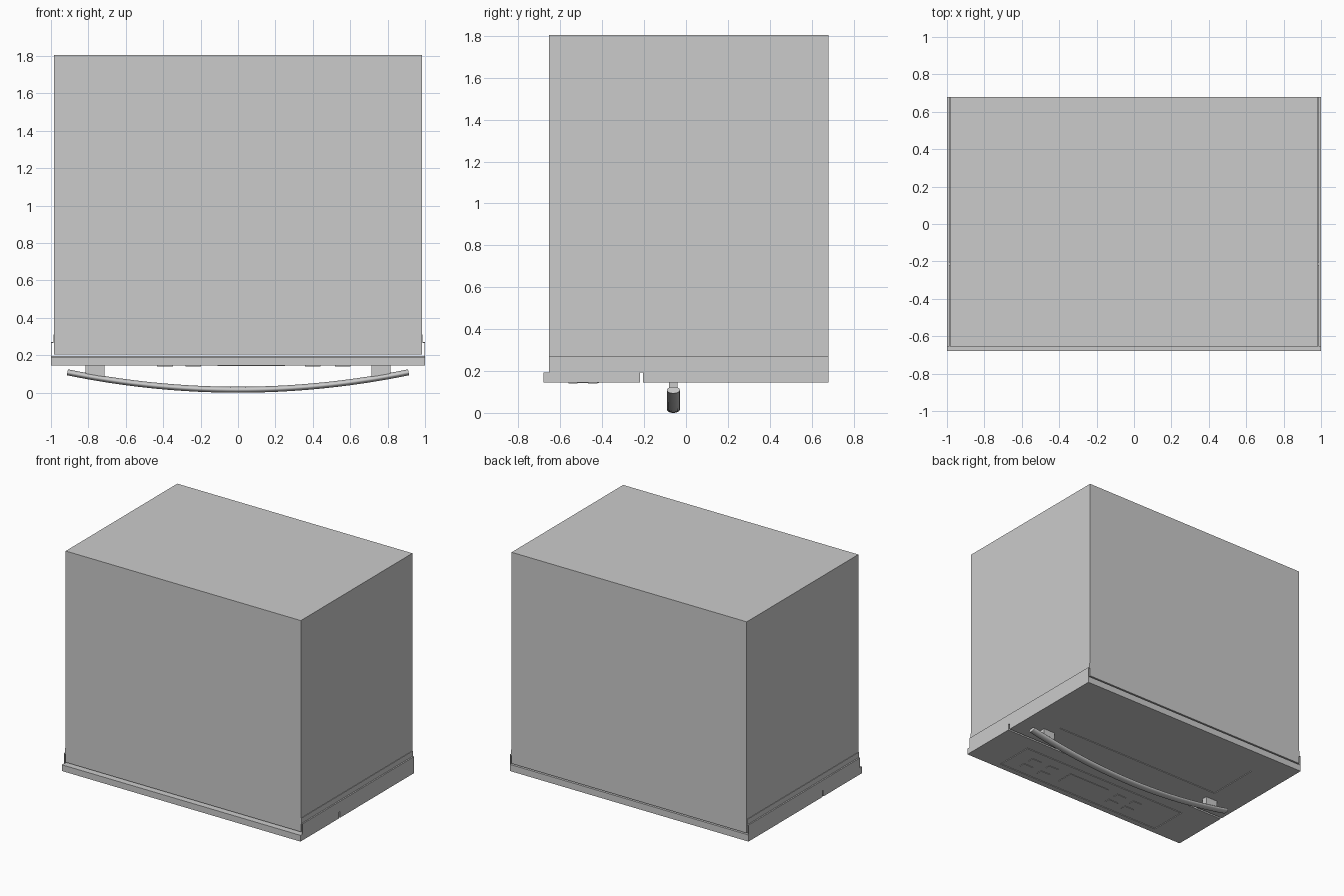
import bpy, bmesh, math

if "Cube" in bpy.data.objects:
    bpy.data.objects.remove(bpy.data.objects["Cube"])


def finish(bm, name):
    bmesh.ops.recalc_face_normals(bm, faces=bm.faces)
    me = bpy.data.meshes.new(name)
    bm.to_mesh(me)
    bm.free()
    ob = bpy.data.objects.new(name, me)
    bpy.context.collection.objects.link(ob)
    return ob


def box_bm(x0, x1, y0, y1, z0, z1):
    bm = bmesh.new()
    bmesh.ops.create_cube(bm, size=1)
    for v in bm.verts:
        v.co = (x1 if v.co.x > 0 else x0, y1 if v.co.y > 0 else y0,
                z1 if v.co.z > 0 else z0)
    return bm


def box(name, *b):
    return finish(box_bm(*b), name)


def panel(name, bounds, steps):
    """Slab whose underside is inset through successive rectangles and depths."""
    bm = box_bm(*bounds)
    bm.normal_update()
    face = min(bm.faces, key=lambda f: f.calc_center_median().z)
    for x0, x1, y0, y1, z in steps:
        bmesh.ops.inset_individual(bm, faces=[face], thickness=0.001)
        c = face.calc_center_median()
        for v in face.verts:
            v.co = (x1 if v.co.x > c.x else x0, y1 if v.co.y > c.y else y0, z)
        bm.normal_update()
    return finish(bm, name)


Z0, ZD = 0.145, 0.150   # front face level and recess level

# Cabinet body
box("body", -0.985, 0.985, -0.655, 0.68, 0.205, 1.805)

# Door with recessed window
win = (-0.73, 0.73, 0.035, 0.45)
panel("door", (-1, 1, -0.205, 0.68, Z0, 0.195), [(*win, Z0), (*win, ZD)])

# Control panel with rectangular groove
outer = (-0.73, 0.73, -0.635, -0.33)
inner = (-0.722, 0.722, -0.627, -0.338)
panel("control_panel", (-1, 1, -0.68, -0.22, Z0, 0.192),
      [(*outer, Z0), (*outer, ZD), (*inner, ZD), (*inner, Z0)])

# Display and buttons
box("display", -0.11, 0.25, -0.55, -0.415, Z0 - 0.003, Z0 + 0.005)
for i, cx in enumerate((0.56, 0.40, -0.24, -0.39)):
    for j, cy in enumerate((-0.445, -0.54)):
        box(f"button_{i}_{j}", cx - 0.042, cx + 0.042, cy - 0.022, cy + 0.022,
            Z0 - 0.004, Z0 + 0.005)

# Side trim flanges
for s, side in ((-1, "left"), (1, "right")):
    box(f"{side}_trim", *sorted((s * 0.996, s * 1.0)), -0.655, 0.68, 0.192, 0.27)
    box(f"{side}_trim_lip", *sorted((s * 0.986, s * 1.0)), -0.655, 0.68, 0.266, 0.27)
    box(f"{side}_trim_strip", *sorted((s * 0.986, s * 0.99)), -0.655, 0.68, 0.266, 0.31)

# Bowed handle with oval section
bm = bmesh.new()
N, M, L = 32, 20, 0.912
K = 0.093 / L ** 2
rings = []
for i in range(N + 1):
    x = -L + 2 * L * i / N
    t = math.atan(2 * K * x)
    ring = []
    for j in range(M):
        a = 2 * math.pi * j / M
        h = 0.016 * math.sin(a)
        ring.append(bm.verts.new((x - h * math.sin(t), -0.06 + 0.031 * math.cos(a),
                                  0.016 + K * x * x + h * math.cos(t))))
    rings.append(ring)
for a, b in zip(rings, rings[1:]):
    for j in range(M):
        k = (j + 1) % M
        bm.faces.new((a[j], a[k], b[k], b[j]))
bm.faces.new(rings[0])
bm.faces.new(rings[-1])
handle = finish(bm, "handle")
bpy.context.view_layer.objects.active = handle
handle.select_set(True)
bpy.ops.object.shade_smooth_by_angle(angle=math.radians(40))

# Handle posts
for s, side in ((-1, "left"), (1, "right")):
    box(f"{side}_handle_post", *sorted((s * 0.715, s * 0.815)), -0.08, -0.04, 0.085, 0.147)
